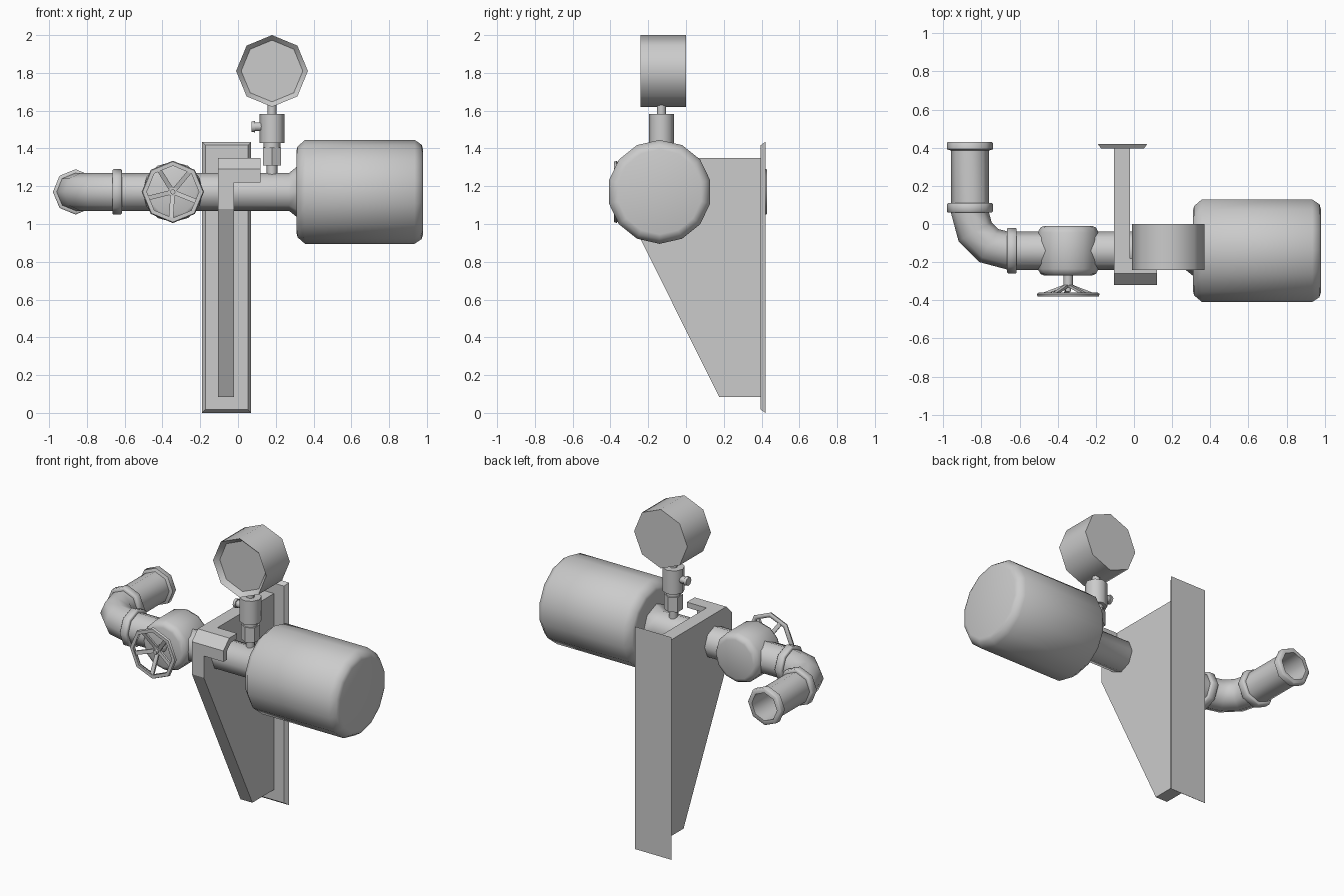
import bpy, bmesh
from math import sin, cos, pi, radians
from mathutils import Vector

if "Cube" in bpy.data.objects:
    bpy.data.objects.remove(bpy.data.objects["Cube"])


def loft(name, rings, smooth=50):
    """Skin a list of vertex rings and cap both ends."""
    bm = bmesh.new()
    vs = [[bm.verts.new(p) for p in ring] for ring in rings]
    n = len(vs[0])
    for a, b in zip(vs, vs[1:]):
        for i in range(n):
            bm.faces.new((a[i], a[(i + 1) % n], b[(i + 1) % n], b[i]))
    bm.faces.new(vs[0])
    bm.faces.new(vs[-1])
    bmesh.ops.recalc_face_normals(bm, faces=bm.faces)
    me = bpy.data.meshes.new(name)
    bm.to_mesh(me)
    bm.free()
    ob = bpy.data.objects.new(name, me)
    bpy.context.collection.objects.link(ob)
    if smooth:
        bpy.ops.object.select_all(action='DESELECT')
        ob.select_set(True)
        bpy.context.view_layer.objects.active = ob
        bpy.ops.object.shade_smooth_by_angle(angle=radians(smooth))
    return ob


def lathe(name, axis, centre, profile, n=8, smooth=50):
    """Turn (position, radius) pairs about an axis through centre."""
    rings = []
    for t, r in profile:
        ring = []
        for i in range(n):
            u, v = r * sin(2 * pi * i / n), r * cos(2 * pi * i / n)
            p = {'x': (t, centre[1] + u, centre[2] + v),
                 'y': (centre[0] + u, t, centre[2] + v),
                 'z': (centre[0] + u, centre[1] + v, t)}[axis]
            ring.append(p)
        rings.append(ring)
    return loft(name, rings, smooth)


def extrude_x(name, outline, x0, x1):
    return loft(name, [[(x, y, z) for y, z in outline] for x in (x0, x1)], 0)


PIPE = (0, -0.14, 1.17)

# wall plate with bevelled front edges
def rect(y, m):
    return [(-0.19 + m, y, 0.0 + m), (0.07 - m, y, 0.0 + m),
            (0.07 - m, y, 1.435 - m), (-0.19 + m, y, 1.435 - m)]
loft("wall_plate", [rect(0.42, 0), rect(0.395, 0.018)], 0)

# tapering bracket web and the hooked clamp over the pipe
extrude_x("bracket_web", [(0.40, 0.085), (0.175, 0.085), (-0.32, 1.08),
                          (-0.32, 1.29), (-0.26, 1.35), (0.40, 1.35)], -0.105, -0.02)
extrude_x("pipe_clamp", [(-0.32, 1.22), (-0.32, 1.29), (-0.26, 1.35), (-0.18, 1.35),
                         (-0.18, 1.315), (-0.245, 1.315), (-0.285, 1.275), (-0.285, 1.22)],
          -0.03, 0.12)

# main pipe with flared neck
lathe("main_pipe", 'x', PIPE, [(-0.66, 0.1), (0.27, 0.1), (0.32, 0.14)])

# motor drum
lathe("drum", 'x', PIPE, [(0.31, 0.22), (0.315, 0.24), (0.355, 0.275), (0.935, 0.275),
                          (0.972, 0.25), (0.98, 0.225)], 14)

# elbow, open at the back end
def elbow_ring(a, r, y=None):
    rad = Vector((-sin(a), -cos(a), 0))
    c = Vector((-0.66, 0.06, 1.17)) + rad * 0.2
    if y is not None:
        c.y = y
    return [c + rad * r * sin(i * pi / 4) + Vector((0, 0, r * cos(i * pi / 4)))
            for i in range(8)]
q = pi / 2
rings = [elbow_ring(q * i / 3, 0.1) for i in range(4)]
rings += [elbow_ring(q, r, y) for y, r in
          [(0.385, 0.1), (0.392, 0.12), (0.425, 0.12), (0.43, 0.115),
           (0.43, 0.09), (0.08, 0.085)]]
loft("elbow_pipe", rings)

# pipe collars
collar = [(-0.025, 0.1), (-0.025, 0.115), (-0.02, 0.12), (0.02, 0.12), (0.025, 0.115), (0.025, 0.1)]
lathe("collar_side", 'x', PIPE, [(t - 0.64, r) for t, r in collar])
lathe("collar_rear", 'y', (-0.86, 0, 1.17), [(t + 0.085, r) for t, r in
                                             collar[:1] + collar[1:5] + collar[5:]])

# valve body, stem and hub
VALVE = (-0.345, 0, 1.17)
lathe("valve_body", 'y', VALVE, [(-0.01, 0.125), (-0.018, 0.145), (-0.045, 0.16),
                                 (-0.235, 0.16), (-0.262, 0.145), (-0.27, 0.125)], 12)
lathe("valve_stem", 'y', VALVE, [(-0.26, 0.025), (-0.335, 0.025), (-0.335, 0.014), (-0.355, 0.014)])

# handwheel rim
rim = lathe("wheel_rim", 'y', VALVE, [(-0.36, 0.138), (-0.36, 0.155), (-0.367, 0.165),
                                      (-0.38, 0.16), (-0.38, 0.138), (-0.36, 0.138)])
bm = bmesh.new()
bm.from_mesh(rim.data)
bmesh.ops.delete(bm, geom=[f for f in bm.faces if len(f.verts) > 4], context='FACES_ONLY')
bmesh.ops.remove_doubles(bm, verts=bm.verts, dist=1e-4)
bmesh.ops.recalc_face_normals(bm, faces=bm.faces)
bm.to_mesh(rim.data)
bm.free()

# slanted spokes
for k in range(5):
    a = radians(40 + 72 * k)
    out = Vector((sin(a), 0, cos(a)))
    side = Vector((cos(a), 0, -sin(a))) * 0.012
    o = Vector(VALVE)
    sp = []
    for r, y in ((0.01, -0.315), (0.142, -0.363)):
        c = o + out * r
        sp.append([c + side + Vector((0, y, 0)), c - side + Vector((0, y, 0)),
                   c - side + Vector((0, y - 0.014, 0)), c + side + Vector((0, y - 0.014, 0))])
    loft(f"wheel_spoke_{k + 1}", sp, 0)

# gauge fittings
G = (0.18, -0.13, 0)
lathe("gauge_post", 'z', G, [(1.24, 0.028), (1.32, 0.028)])
lathe("gauge_nut", 'z', G, [(1.31, 0.055), (1.405, 0.055)], 6, 30)
lathe("gauge_neck", 'z', G, [(1.40, 0.045), (1.44, 0.045)])
lathe("gauge_cock", 'z', G, [(1.43, 0.066), (1.583, 0.066)])
lathe("gauge_stem", 'z', G, [(1.57, 0.024), (1.66, 0.024)])
lathe("bleed_spigot", 'x', (0, -0.13, 1.515), [(0.072, 0.028), (0.09, 0.03), (0.09, 0.023), (0.15, 0.023)])

# gauge case with recessed dial
lathe("gauge_case", 'y', (0.18, 0, 1.81), [(0.0, 0.19), (-0.24, 0.19), (-0.21, 0.163)])
